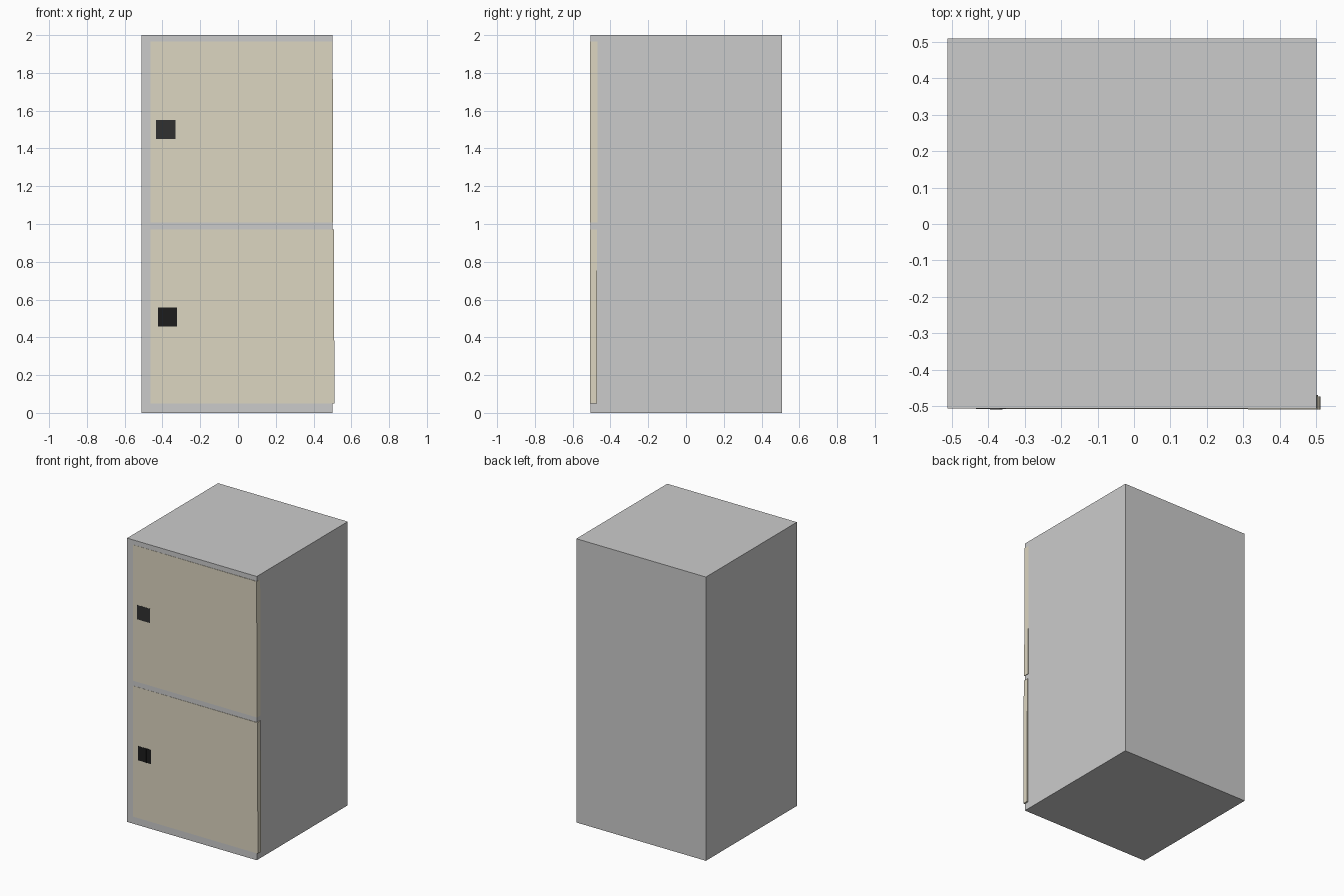
import bpy, bmesh

if "Cube" in bpy.data.objects:
    bpy.data.objects.remove(bpy.data.objects["Cube"])


def material(name, rgb):
    m = bpy.data.materials.new(name)
    m.diffuse_color = (*rgb, 1)
    m.use_nodes = True
    m.node_tree.nodes["Principled BSDF"].inputs["Base Color"].default_value = m.diffuse_color
    return m


def slab(name, outline, front_left, front_right, back, mat=None):
    """Panel from an x/z outline (left pair first and last) with a slightly swung front."""
    bm = bmesh.new()
    xs = [p[0] for p in outline]
    x0, x1 = min(xs), max(xs)
    front = []
    for x, z in outline:
        t = (x - x0) / (x1 - x0)
        front.append(bm.verts.new((x, front_left + (front_right - front_left) * t, z)))
    rear = [bm.verts.new((x, back, z)) for x, z in outline]
    bm.faces.new(front)
    bm.faces.new(rear[::-1])
    n = len(outline)
    for i in range(n):
        j = (i + 1) % n
        bm.faces.new((front[i], rear[i], rear[j], front[j]))
    bmesh.ops.recalc_face_normals(bm, faces=bm.faces)
    me = bpy.data.meshes.new(name)
    bm.to_mesh(me)
    bm.free()
    ob = bpy.data.objects.new(name, me)
    bpy.context.collection.objects.link(ob)
    if mat:
        me.materials.append(mat)
    return ob


def rect(x0, x1, z0, z1):
    return [(x0, z0), (x1, z0), (x1, z1), (x0, z1)]


beige = material("door_beige", (0.72, 0.67, 0.53))
charcoal = material("charcoal", (0.03, 0.03, 0.03))
black = material("black", (0.012, 0.012, 0.012))

# Cabinet body
slab("cabinet_body", rect(-0.511, 0.5, 0, 2), -0.505, -0.505, 0.508)

# Doors, hanging slightly askew past the right side
slab("upper_door", [(-0.463, 1.008), (0.504, 1.008), (0.501, 1.966), (-0.463, 1.966)],
     -0.506, -0.508, -0.468, beige)
slab("lower_door", [(-0.463, 0.05), (0.511, 0.05), (0.507, 0.972), (-0.463, 0.972)],
     -0.506, -0.508, -0.472, beige)

# Latches: flat plate with an upright grip bar
for name, x, z, mat in (("upper", -0.382, 1.5, charcoal), ("lower", -0.373, 0.508, black)):
    slab(name + "_latch_plate", rect(x - 0.051, x + 0.051, z - 0.05, z + 0.05),
         -0.5072, -0.5072, -0.49, mat)
    slab(name + "_latch_grip", rect(x - 0.013, x + 0.013, z - 0.05, z + 0.05),
         -0.508, -0.508, -0.49, mat)
